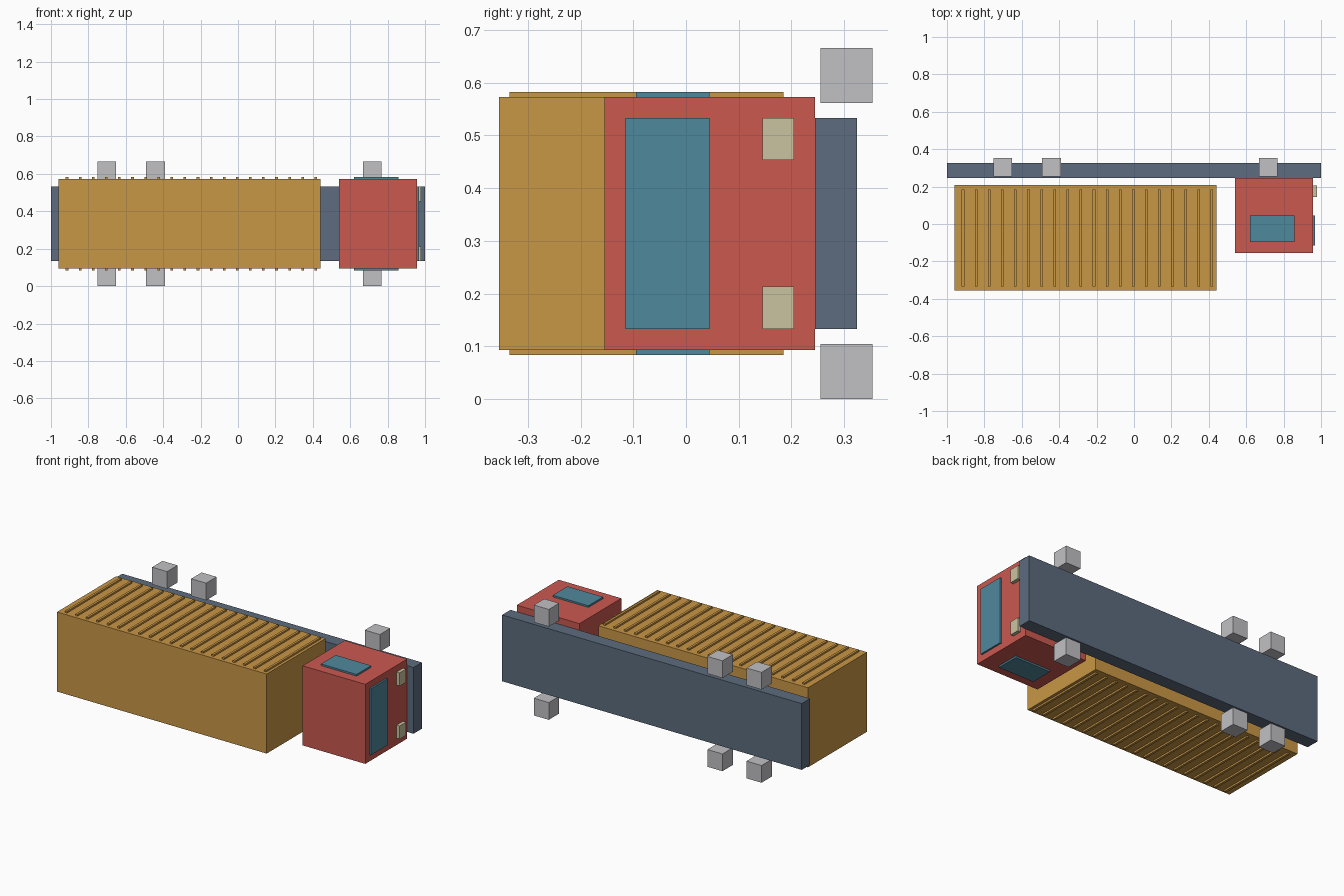
import bpy
from mathutils import Vector

cube = bpy.data.objects.get("Cube")
if cube:
    bpy.data.objects.remove(cube, do_unlink=True)


def material(name, hex_code):
    def linear(c):
        return c / 12.92 if c <= 0.04045 else ((c + 0.055) / 1.055) ** 2.4
    rgb = [linear(int(hex_code[i:i + 2], 16) / 255) for i in (0, 2, 4)]
    mat = bpy.data.materials.new(name)
    mat.use_nodes = True
    mat.diffuse_color = (*rgb, 1)
    mat.node_tree.nodes["Principled BSDF"].inputs["Base Color"].default_value = (*rgb, 1)
    return mat


ochre = material("ochre", "C99745")
red = material("red", "CA594F")
glass = material("blue_glass", "4F889C")
slate = material("slate", "5D6C7E")
grey = material("light_grey", "C1C1C5")
cream = material("cream", "CAC4A0")


def box(name, x, y, z, mat):
    """Box spanning the (low, high) range on each axis."""
    lo, hi = Vector((x[0], y[0], z[0])), Vector((x[1], y[1], z[1]))
    bpy.ops.mesh.primitive_cube_add(size=1, location=(lo + hi) / 2)
    obj = bpy.context.object
    obj.name = name
    obj.scale = hi - lo
    bpy.ops.object.transform_apply(location=False, rotation=False, scale=True)
    obj.data.materials.append(mat)
    return obj


MID = 0.333  # centre plane of the truck, which lies on its side


def span(half):
    return (MID - half, MID + half)


# Chassis
box("chassis", (-1, 1), (0.245, 0.325), span(0.2), slate)

# Container with raised ribs on both sides
box("container", (-0.96, 0.44), (-0.355, 0.208), span(0.24), ochre)
for i in range(20):
    x = -0.914 + 0.07 * i
    box("container_rib", (x - 0.007, x + 0.007), (-0.335, 0.185), span(0.25), ochre)

# Cab and its windows
box("cab", (0.54, 0.958), (-0.155, 0.245), span(0.24), red)
box("windshield", (0.95, 0.968), (-0.115, 0.045), span(0.2), glass)
box("side_windows", (0.62, 0.858), (-0.095, 0.045), span(0.25), glass)

# Headlights and wheels, in pairs either side of the centre plane
for side in (-1, 1):
    z = MID + side * 0.16
    box("headlight", (0.95, 0.978), (0.145, 0.205), (z - 0.04, z + 0.04), cream)
    z = MID + side * 0.281
    for x in (-0.702, -0.441, 0.718):
        box("wheel", (x - 0.05, x + 0.05), (0.255, 0.354), (z - 0.052, z + 0.052), grey)
